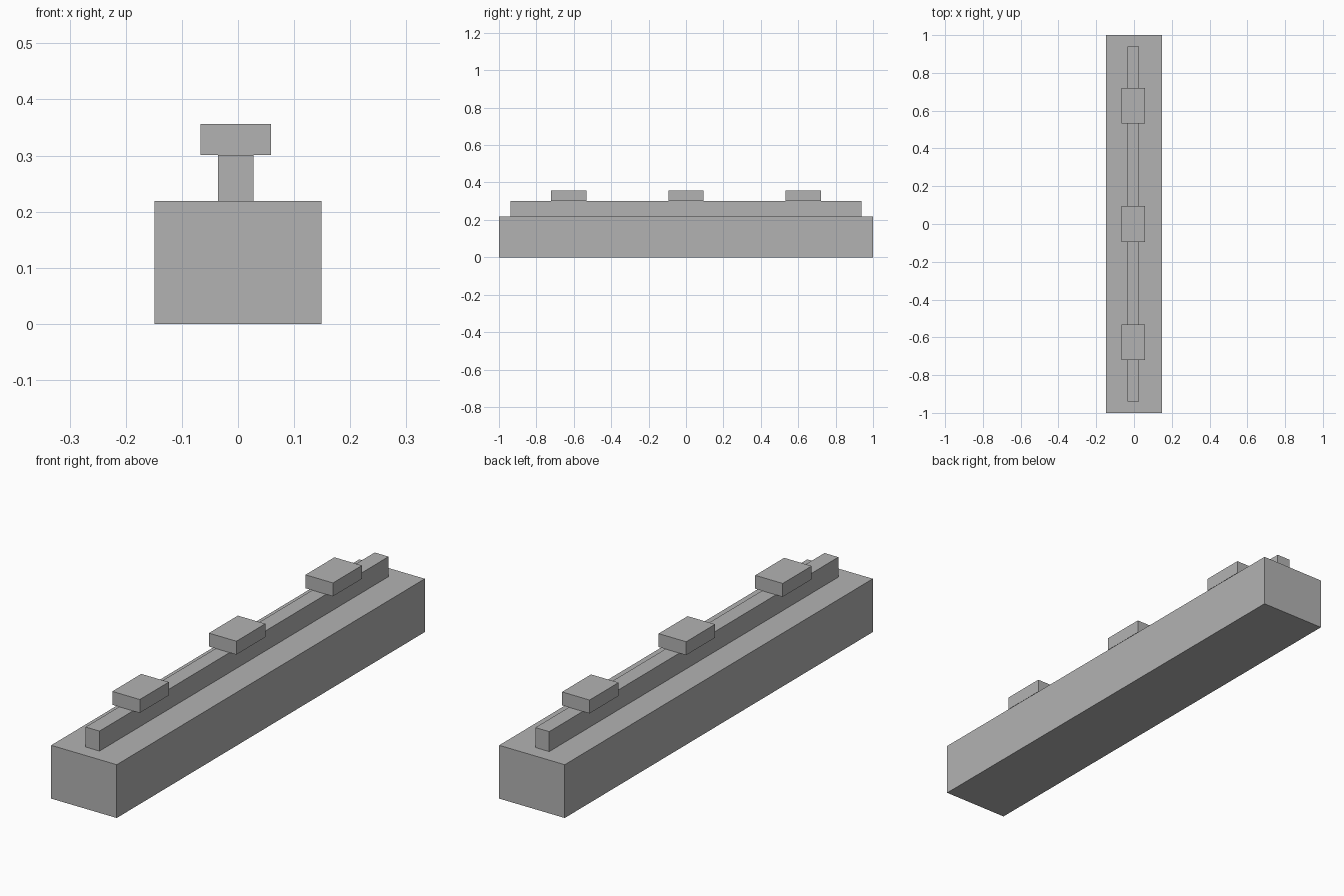
import bpy

cube = bpy.data.objects.get("Cube")
if cube:
    bpy.data.objects.remove(cube, do_unlink=True)

grey = bpy.data.materials.new("plain grey")
grey.use_nodes = True
colour = (0.45, 0.45, 0.45, 1)
grey.diffuse_color = colour
grey.node_tree.nodes["Principled BSDF"].inputs["Base Color"].default_value = colour


def box(name, centre, size):
    bpy.ops.mesh.primitive_cube_add(size=1, location=centre)
    obj = bpy.context.object
    obj.name = name
    obj.scale = size
    bpy.ops.object.transform_apply(location=False, rotation=False, scale=True)
    obj.data.materials.append(grey)
    return obj


OFFSET = -0.004  # rail sits slightly off the centre line
BASE_TOP, RAIL_TOP, CAP_TOP = 0.219, 0.301, 0.356

# Long base block
box("base", (0, 0, BASE_TOP / 2), (0.298, 2, BASE_TOP))

# Narrow rail along the top
box("rail", (OFFSET, 0, (BASE_TOP + RAIL_TOP) / 2),
    (0.063, 1.877, RAIL_TOP - BASE_TOP))

# Three evenly spaced caps on the rail
for name, y in (("front_cap", -0.627), ("middle_cap", 0), ("back_cap", 0.627)):
    box(name, (OFFSET, y, (RAIL_TOP + CAP_TOP) / 2),
        (0.125, 0.188, CAP_TOP - RAIL_TOP))
